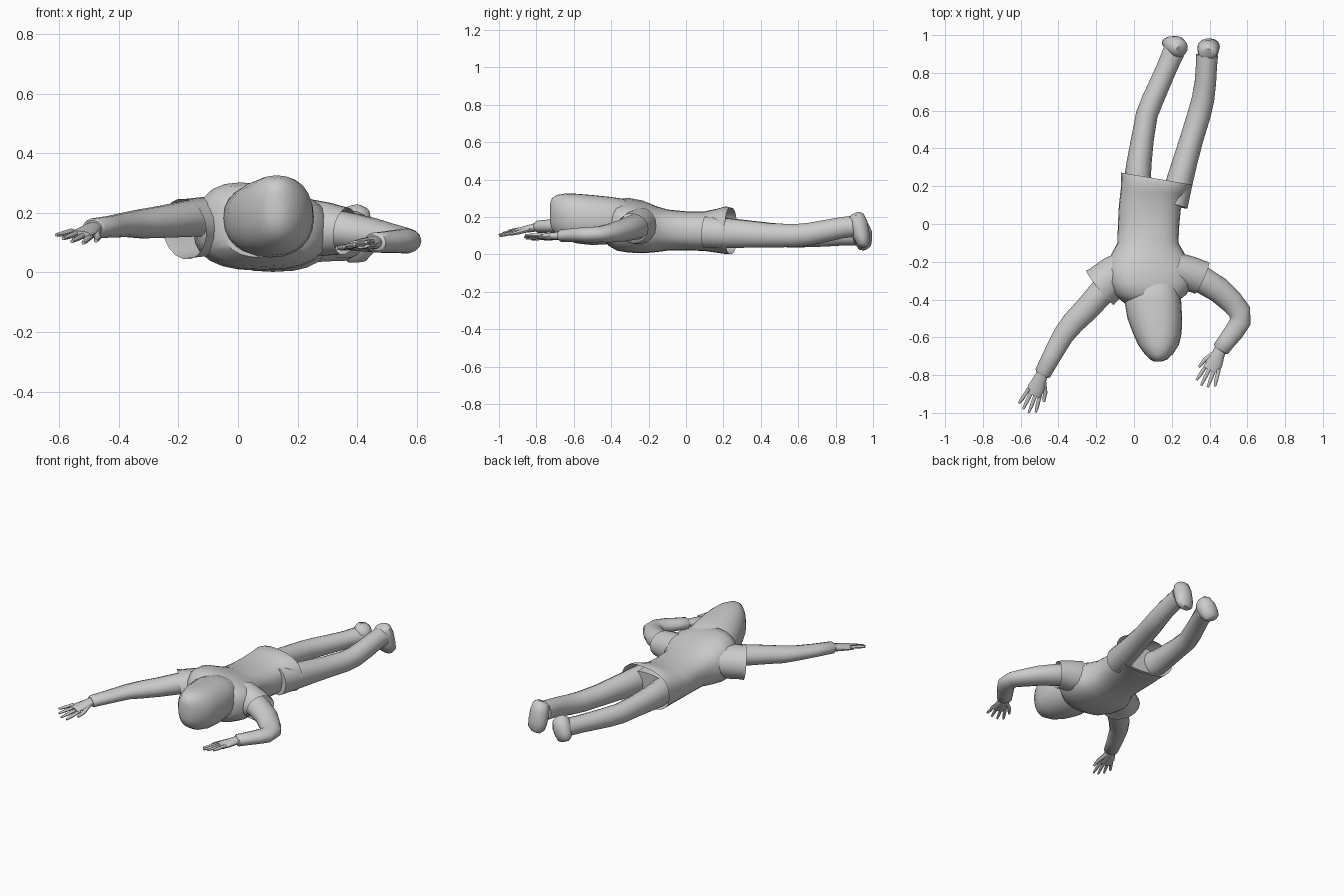
import bpy, bmesh, math
from mathutils import Vector


def skin(name, rings, caps=(True, True), angle=45):
    """Join equal-length rings of points into one smooth skin."""
    bm = bmesh.new()
    rows = [[bm.verts.new(p) for p in ring] for ring in rings]
    n = len(rows[0])
    for a, b in zip(rows, rows[1:]):
        for i in range(n):
            j = (i + 1) % n
            bm.faces.new((a[i], a[j], b[j], b[i]))
    for row, cap in ((rows[0], caps[0]), (rows[-1], caps[1])):
        if cap:
            bm.faces.new(row)
    bmesh.ops.recalc_face_normals(bm, faces=bm.faces)
    mesh = bpy.data.meshes.new(name)
    bm.to_mesh(mesh)
    bm.free()
    ob = bpy.data.objects.new(name, mesh)
    bpy.context.collection.objects.link(ob)
    bpy.ops.object.select_all(action='DESELECT')
    ob.select_set(True)
    bpy.context.view_layer.objects.active = ob
    bpy.ops.object.shade_smooth_by_angle(angle=math.radians(angle))
    return ob


def tube(name, path, n=14, ref=(0, 0, 1), caps=(True, True)):
    """Path entries are x, y, z, half width, half height."""
    pts = [Vector(p[:3]) for p in path]
    rings = []
    for k, p in enumerate(path):
        t = (pts[min(k + 1, len(pts) - 1)] - pts[max(k - 1, 0)]).normalized()
        side = t.cross(Vector(ref)).normalized()
        up = side.cross(t)
        rings.append([pts[k] + side * p[3] * math.cos(a) + up * p[4] * math.sin(a)
                      for a in (2 * math.pi * i / n for i in range(n))])
    return skin(name, rings, caps)


def sections(name, table, n=24, power=0.8, caps=(True, True)):
    """Table rows are y, x min, x max, z min, z max, slant of y, slant of z."""
    def bow(v):
        return math.copysign(abs(v) ** power, v)
    rings = []
    for y, x0, x1, z0, z1, sy, sz in table:
        ring = []
        for i in range(n):
            a = 2 * math.pi * i / n
            dx = (x1 - x0) / 2 * bow(math.cos(a))
            s = bow(math.sin(a))
            ring.append(((x0 + x1) / 2 + dx, y + sy * dx,
                         (z0 + z1) / 2 + (z1 - z0) / 2 * s + sz * dx * max(s, 0)))
        rings.append(ring)
    return skin(name, rings, caps)


def hand(side, wrist, tip, thumb, roll):
    """Flat palm, four fingers and a thumb, from wrist to middle fingertip."""
    w, e = Vector(wrist), Vector(tip)
    f = (e - w).normalized()
    length = (e - w).length
    s = f.cross(Vector((0, 0, 1))).normalized() * thumb
    s = (s + Vector((0, 0, roll))).normalized()

    def at(u, v):
        return w + f * u * length + s * v

    def row(u, v, a, b):
        return (*at(u, v), a, b)
    tube(side + "_palm", [row(-0.15, 0, .03, .024), row(0.1, 0, .034, .022),
                          row(0.35, 0, .044, .018), row(0.55, 0, .042, .014)], 12)
    for k, (v, u) in enumerate(((-.036, .88), (-.013, .97), (.011, 1.0), (.034, .92))):
        tube(f"{side}_finger_{k + 1}", [row(.45, v, .010, .010), row(.75, v * 1.3, .010, .009),
                                        row(u, v * 1.5, .006, .006)], 8)
    tube(side + "_thumb", [row(.12, .02, .014, .013), row(.38, .055, .012, .011),
                           row(.60, .068, .007, .007)], 8)


# Shirt body, open at the hem
sections("shirt_body", [
    (.24, -.07, .31, .002, .25, -.17, 0), (.215, -.068, .295, .002, .257, -.15, 0),
    (.17, -.07, .27, .008, .245, -.08, 0), (.10, -.08, .25, .018, .23, 0, 0),
    (0, -.085, .24, .022, .23, 0, 0), (-.10, -.088, .235, .02, .24, 0, 0),
    (-.16, -.12, .27, .012, .255, 0, -.1), (-.23, -.15, .31, .006, .28, 0, -.15),
    (-.31, -.14, .31, .01, .295, 0, -.15), (-.37, -.11, .28, .02, .29, 0, -.12),
    (-.42, -.05, .22, .05, .26, 0, 0)], caps=(False, True))

# Flared short sleeves, open at the ends
tube("shirt_sleeve_a", [(-.03, -.22, .16, .09, .09), (-.10, -.27, .155, .105, .10),
                        (-.165, -.325, .148, .112, .10), (-.18, -.337, .146, .117, .103)],
     18, caps=(False, False))
tube("shirt_sleeve_b", [(.22, -.24, .15, .09, .10), (.30, -.265, .145, .093, .09),
                        (.345, -.28, .14, .09, .082), (.36, -.287, .138, .092, .08)],
     18, caps=(False, False))

# Arms: one reaching out, one bent at the elbow
tube("arm_a", [(-.06, -.25, .185, .07, .065), (-.17, -.36, .18, .07, .062),
               (-.25, -.45, .17, .066, .055), (-.32, -.52, .163, .062, .05),
               (-.375, -.59, .16, .056, .042), (-.43, -.69, .153, .05, .037),
               (-.483, -.79, .148, .044, .034), (-.487, -.797, .147, .036, .028)])
tube("arm_b", [(.26, -.26, .15, .075, .07), (.36, -.295, .14, .072, .065),
               (.45, -.35, .125, .068, .058), (.515, -.41, .113, .063, .05),
               (.56, -.465, .107, .060, .043), (.562, -.52, .105, .056, .042),
               (.53, -.57, .104, .052, .039), (.495, -.615, .102, .048, .036),
               (.46, -.662, .10, .045, .034), (.456, -.668, .10, .036, .028)])
hand("hand_a", (-.487, -.797, .146), (-.572, -.993, .108), -1, -.25)
hand("hand_b", (.456, -.668, .10), (.37, -.862, .09), 1, -.2)

# Head with hair, face turned down
sections("head", [
    (-.28, .0, .20, .13, .27, 0, 0), (-.34, -.03, .235, .08, .298, 0, .05),
    (-.41, -.05, .25, .055, .308, 0, .06), (-.50, -.035, .255, .05, .317, 0, .06),
    (-.58, -.005, .252, .058, .324, 0, .05), (-.64, .022, .238, .075, .326, 0, 0),
    (-.69, .058, .205, .105, .318, 0, 0), (-.717, .085, .175, .135, .30, 0, 0),
    (-.727, .105, .15, .17, .27, 0, 0)], power=.9)

# Trousers: hips and two legs with ankle cuffs
sections("trouser_hips", [(.0, -.05, .21, .04, .21, 0, 0), (.12, -.06, .24, .03, .22, 0, 0),
                          (.21, -.04, .26, .035, .20, -.1, 0)])
tube("trouser_leg_a", [(.03, .12, .12, .075, .085), (.02, .26, .112, .07, .08),
                       (.028, .33, .11, .066, .074), (.045, .45, .104, .06, .066),
                       (.068, .58, .098, .058, .062), (.10, .66, .097, .058, .06),
                       (.14, .75, .097, .056, .056), (.175, .83, .098, .055, .052),
                       (.212, .915, .10, .058, .054)])
tube("trouser_leg_b", [(.21, .10, .12, .075, .085), (.245, .24, .112, .07, .08),
                       (.27, .33, .108, .066, .074), (.305, .45, .102, .062, .066),
                       (.345, .58, .10, .062, .063), (.365, .66, .108, .06, .062),
                       (.378, .75, .126, .057, .06), (.383, .83, .142, .056, .058),
                       (.387, .895, .15, .058, .058)])

# Shoes, toes pointing to the ground
tube("shoe_a", [(.25, .925, .165, .028, .025), (.24, .93, .15, .05, .048),
                (.222, .94, .11, .06, .056), (.205, .95, .07, .058, .045),
                (.192, .955, .045, .05, .035), (.187, .957, .033, .028, .018)], ref=(.3, 1, 0))
tube("shoe_b", [(.388, .905, .217, .03, .025), (.39, .91, .205, .05, .042),
                (.393, .922, .16, .058, .052), (.395, .938, .10, .06, .045),
                (.398, .948, .06, .055, .036), (.40, .953, .037, .03, .018)], ref=(0, 1, 0))
